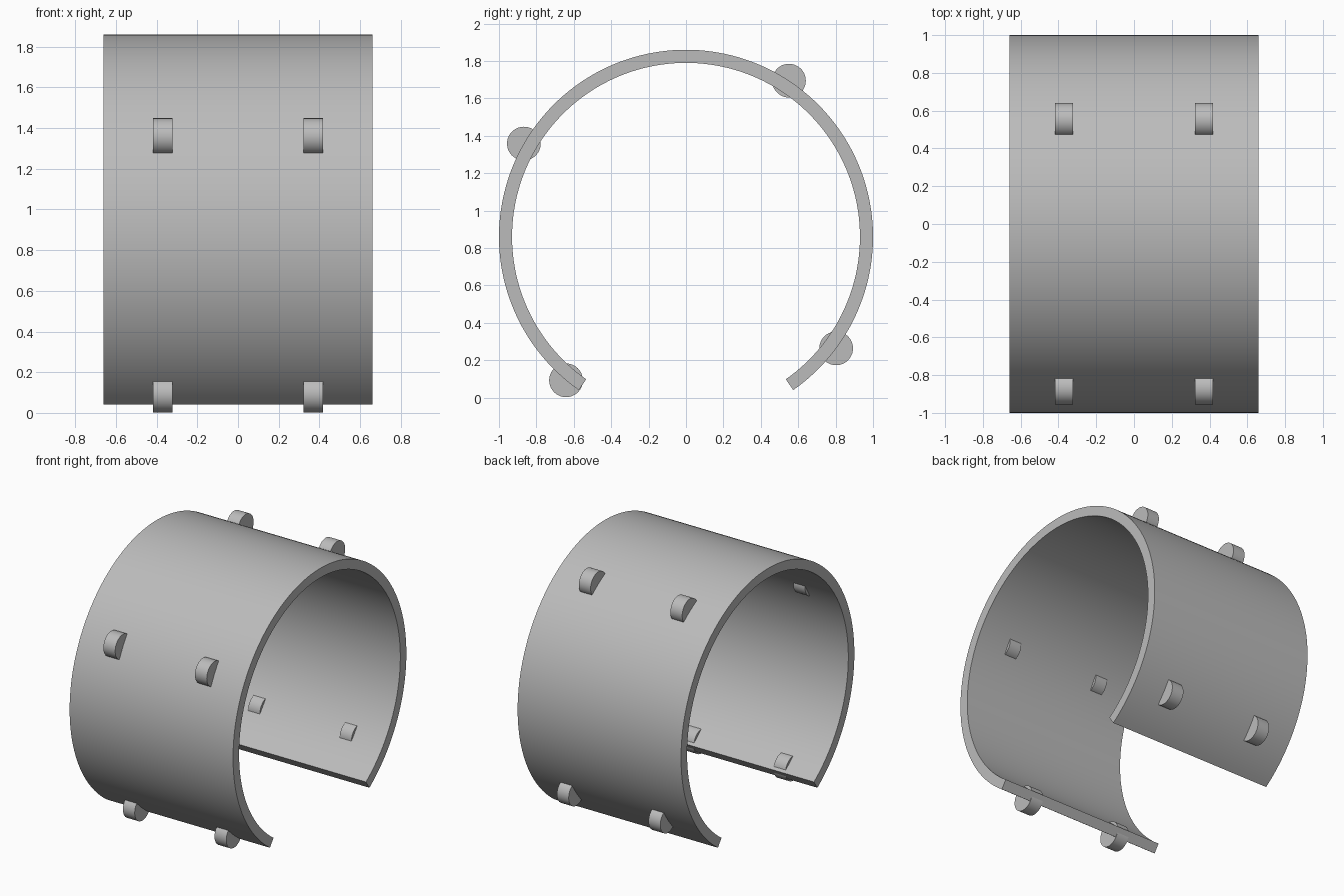
import bpy, bmesh
from math import sin, cos, radians, pi
from mathutils import Matrix, Vector

cube = bpy.data.objects.get("Cube")
if cube:
    bpy.data.objects.remove(cube, do_unlink=True)

CENTRE_Z = 0.86      # height of the ring axis
OUTER, INNER = 1.0, 0.93
HALF_LENGTH = 0.66
STEPS = 144

grey = bpy.data.materials.new("plain grey")
grey.use_nodes = True
colour = (0.5, 0.5, 0.5, 1)
grey.diffuse_color = colour
grey.node_tree.nodes["Principled BSDF"].inputs["Base Color"].default_value = colour


def on_circle(x, radius, degrees):
    a = radians(degrees)
    return Vector((x, radius * cos(a), CENTRE_Z + radius * sin(a)))


def finish(bm, name):
    bmesh.ops.recalc_face_normals(bm, faces=bm.faces)
    mesh = bpy.data.meshes.new(name)
    bm.to_mesh(mesh)
    bm.free()
    mesh.materials.append(grey)
    obj = bpy.data.objects.new(name, mesh)
    bpy.context.collection.objects.link(obj)
    bpy.ops.object.select_all(action="DESELECT")
    obj.select_set(True)
    bpy.context.view_layer.objects.active = obj
    bpy.ops.object.shade_smooth_by_angle(angle=radians(30))


# Open ring: a rectangular section swept round the axis, with a gap below
start, end = -55, 235
bm = bmesh.new()
section = [(-HALF_LENGTH, OUTER), (HALF_LENGTH, OUTER),
           (HALF_LENGTH, INNER), (-HALF_LENGTH, INNER)]
loops = [[bm.verts.new(on_circle(x, r, start + (end - start) * i / STEPS))
          for x, r in section] for i in range(STEPS + 1)]
for a, b in zip(loops, loops[1:]):
    for k in range(4):
        n = (k + 1) % 4
        bm.faces.new((a[k], a[n], b[n], b[k]))
bm.faces.new(loops[0])
bm.faces.new(loops[-1])
finish(bm, "open_ring")

# Short round pegs set through the ring wall, in pairs
pegs = {"upper_back": 56.6, "upper_front": 150.1,
        "lower_back": -36.6, "lower_front": 230.1}
for place, degrees in pegs.items():
    for side, x in (("left", 0.37), ("right", -0.37)):
        bm = bmesh.new()
        place_matrix = (Matrix.Translation(on_circle(x, OUTER, degrees))
                        @ Matrix.Rotation(pi / 2, 4, "Y"))
        bmesh.ops.create_cone(bm, cap_ends=True, segments=64, radius1=0.09,
                              radius2=0.09, depth=0.095, matrix=place_matrix)
        finish(bm, f"{place}_peg_{side}")
